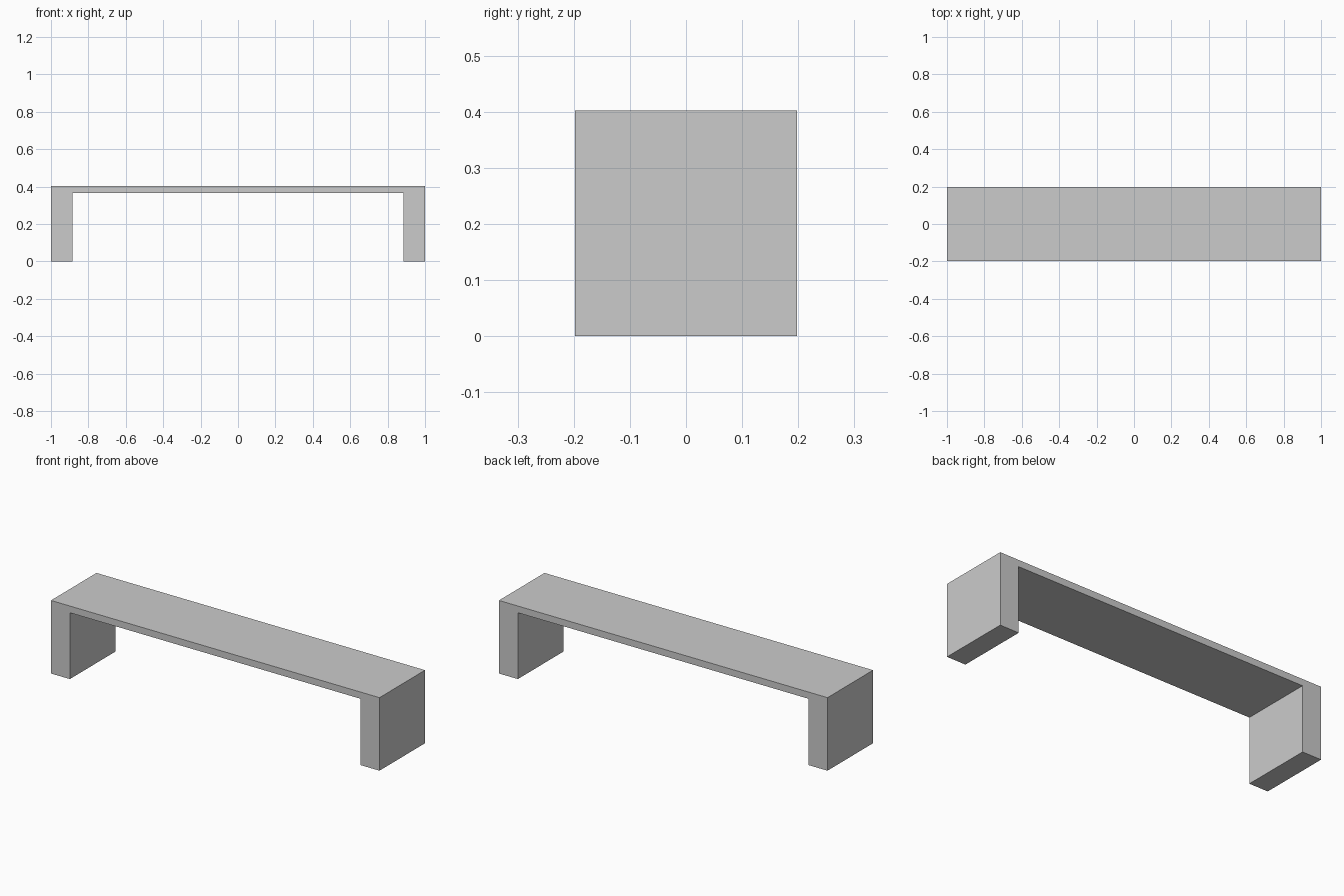
import bpy
import bmesh

if "Cube" in bpy.data.objects:
    bpy.data.objects.remove(bpy.data.objects["Cube"])

HALF_LENGTH, HALF_DEPTH, HEIGHT = 1.0, 0.198, 0.402
LEG_INNER, UNDERSIDE = 0.885, 0.365

# Bench: one upside-down U profile, extruded from front to back
half_profile = [(LEG_INNER, UNDERSIDE), (LEG_INNER, 0), (HALF_LENGTH, 0), (HALF_LENGTH, HEIGHT)]
profile = half_profile + [(-x, z) for x, z in reversed(half_profile)]

bm = bmesh.new()
front = bm.faces.new([bm.verts.new((x, -HALF_DEPTH, z)) for x, z in profile])
extruded = bmesh.ops.extrude_face_region(bm, geom=[front], use_keep_orig=True)
back_verts = [g for g in extruded["geom"] if isinstance(g, bmesh.types.BMVert)]
bmesh.ops.translate(bm, verts=back_verts, vec=(0, 2 * HALF_DEPTH, 0))
bmesh.ops.recalc_face_normals(bm, faces=bm.faces)

mesh = bpy.data.meshes.new("bench")
bm.to_mesh(mesh)
bm.free()
bench = bpy.data.objects.new("bench", mesh)
bpy.context.collection.objects.link(bench)
